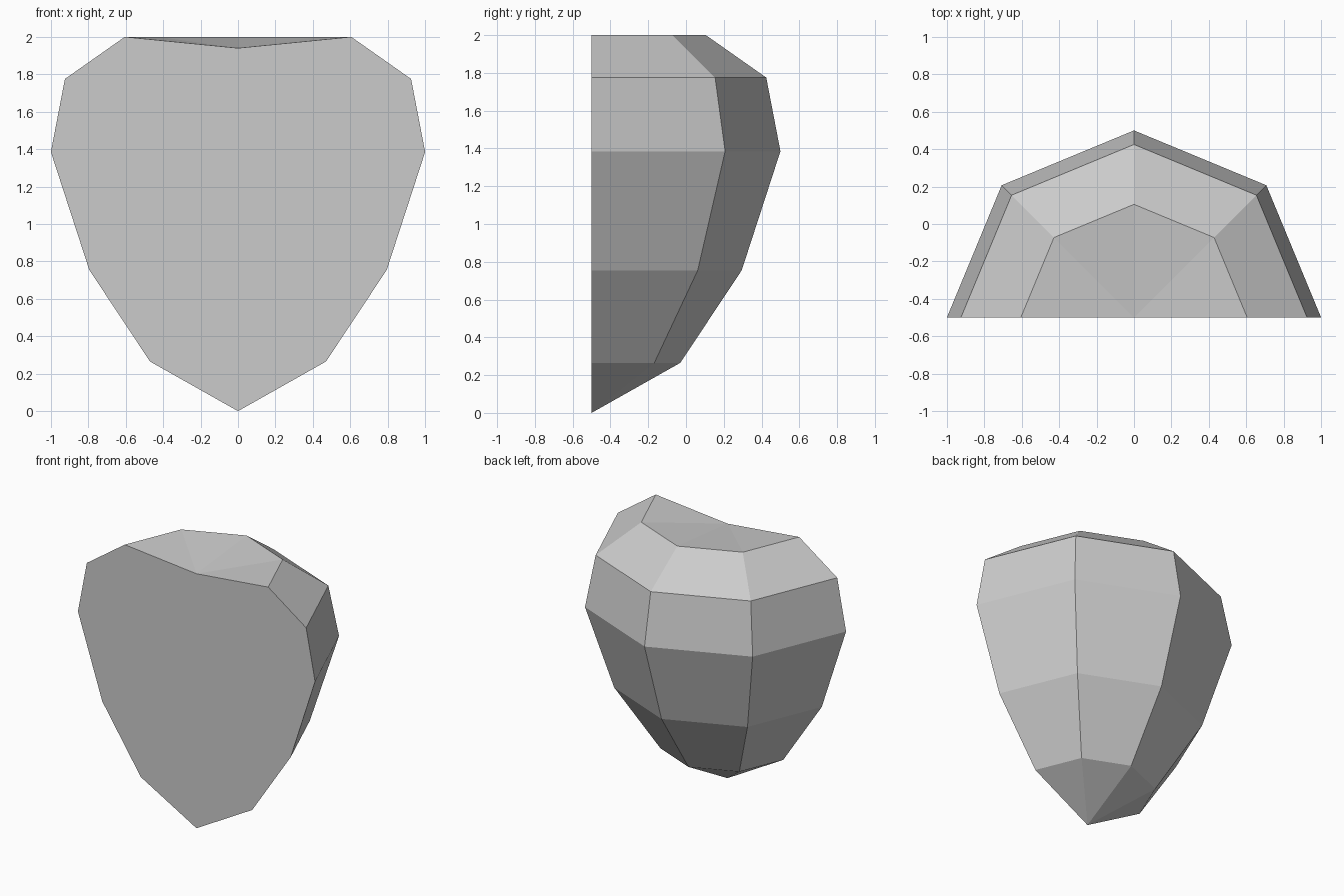
import bpy, bmesh
from math import pi, sin, cos

if "Cube" in bpy.data.objects:
    bpy.data.objects.remove(bpy.data.objects["Cube"])

AXIS_Y = -0.5      # the lathe axis lies in the flat front
STEPS = 4          # half of an eight-sided lathe
BOTTOM, DIMPLE = 0.0, 1.94
# (radius, height) of each ring, bottom to top
RINGS = [(0.47, 0.265), (0.795, 0.755), (1.0, 1.385), (0.925, 1.775), (0.605, 2.0)]

bm = bmesh.new()
low = bm.verts.new((0, AXIS_Y, BOTTOM))
top = bm.verts.new((0, AXIS_Y, DIMPLE))
rings = [[bm.verts.new((r * cos(pi * i / STEPS), AXIS_Y + r * sin(pi * i / STEPS), z))
          for i in range(STEPS + 1)] for r, z in RINGS]

# faceted rounded back, pointed base and sunken top
for i in range(STEPS):
    bm.faces.new((low, rings[0][i + 1], rings[0][i]))
    for a, b in zip(rings, rings[1:]):
        bm.faces.new((a[i], a[i + 1], b[i + 1], b[i]))
    bm.faces.new((rings[-1][i], rings[-1][i + 1], top))

# flat front
bm.faces.new([low] + [r[0] for r in rings] + [top] + [r[-1] for r in reversed(rings)])
bmesh.ops.recalc_face_normals(bm, faces=bm.faces)

mesh = bpy.data.meshes.new("half_bulb")
bm.to_mesh(mesh)
bm.free()
bpy.context.collection.objects.link(bpy.data.objects.new("half_bulb", mesh))
